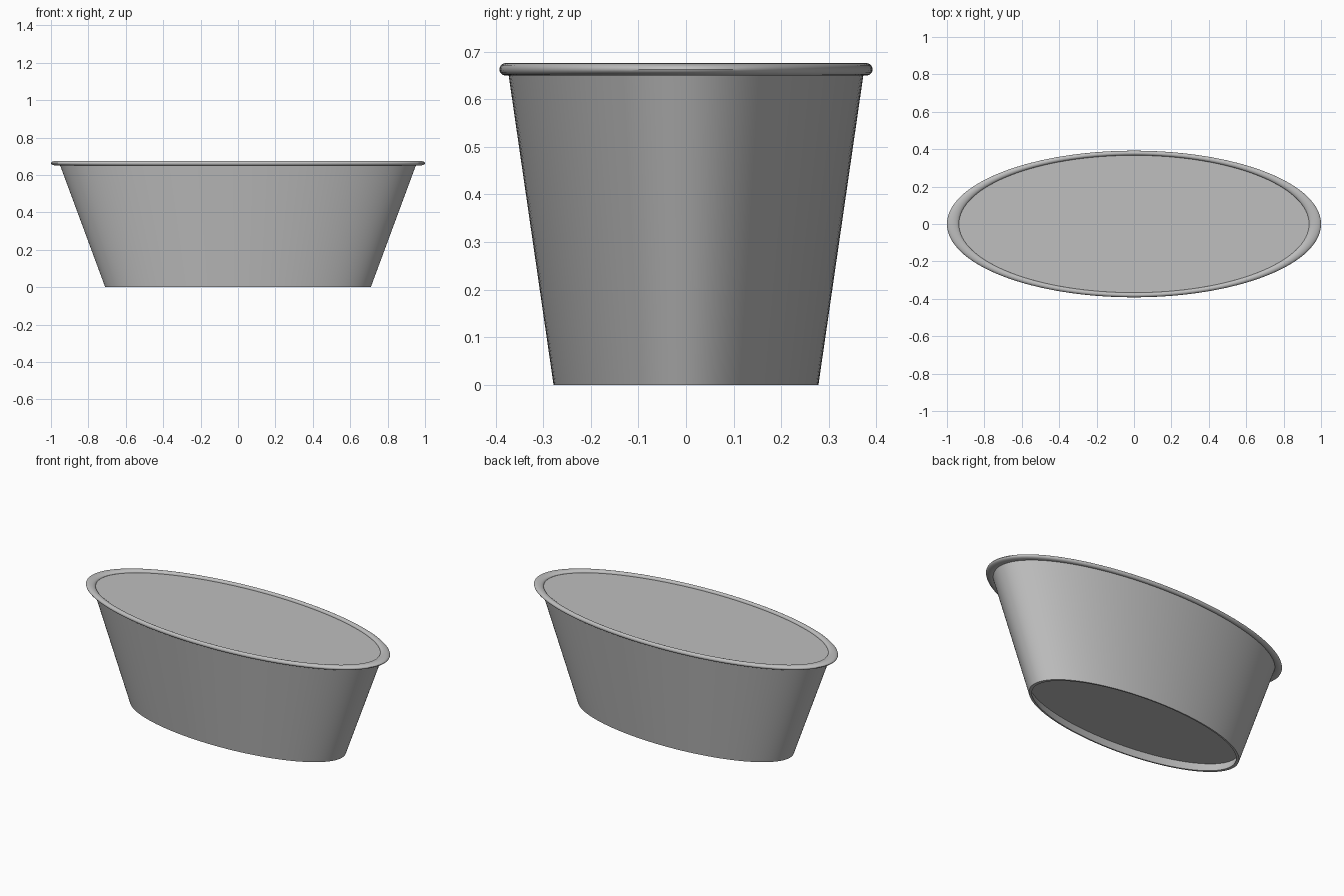
import bpy, bmesh, math

SEGMENTS = 128
RATIO = 0.392  # depth of the oval relative to its width

cube = bpy.data.objects.get("Cube")
if cube:
    bpy.data.objects.remove(cube, do_unlink=True)

grey = bpy.data.materials.new("plain grey")
grey.use_nodes = True
color = (0.52, 0.52, 0.52, 1.0)
grey.diffuse_color = color
grey.node_tree.nodes["Principled BSDF"].inputs["Base Color"].default_value = color


def oval_lathe(name, profile, closed=False):
    """Sweep a (radius, height) profile around an oval; radius 0 makes a centre point."""
    bm = bmesh.new()
    rings = []
    for r, z in profile:
        if r == 0:
            rings.append([bm.verts.new((0, 0, z))] * SEGMENTS)
            continue
        angles = [2 * math.pi * i / SEGMENTS for i in range(SEGMENTS)]
        rings.append([bm.verts.new((r * math.cos(a), r * RATIO * math.sin(a), z))
                      for a in angles])
    pairs = list(zip(rings, rings[1:]))
    if closed:
        pairs.append((rings[-1], rings[0]))
    for low, high in pairs:
        for i in range(SEGMENTS):
            j = (i + 1) % SEGMENTS
            corners = dict.fromkeys((low[i], low[j], high[j], high[i]))
            bm.faces.new(list(corners))
    bmesh.ops.recalc_face_normals(bm, faces=bm.faces)
    mesh = bpy.data.meshes.new(name)
    bm.to_mesh(mesh)
    bm.free()
    mesh.materials.append(grey)
    obj = bpy.data.objects.new(name, mesh)
    bpy.context.collection.objects.link(obj)
    bpy.ops.object.select_all(action='DESELECT')
    obj.select_set(True)
    bpy.context.view_layer.objects.active = obj
    bpy.ops.object.shade_smooth_by_angle(angle=math.radians(35))
    return obj


# Flared body, filled to just under the rim, with a recessed underside
oval_lathe("tub_body", [(0, 0.05), (0.708, 0.05), (0.69, 0.0), (0.71, 0.0),
                        (0.955, 0.662), (0, 0.662)])

# Rolled rim around the top edge
steps = 20
rim = [(0.968 + 0.032 * math.cos(2 * math.pi * k / steps),
        0.663 + 0.013 * math.sin(2 * math.pi * k / steps)) for k in range(steps)]
oval_lathe("rolled_rim", rim, closed=True)
